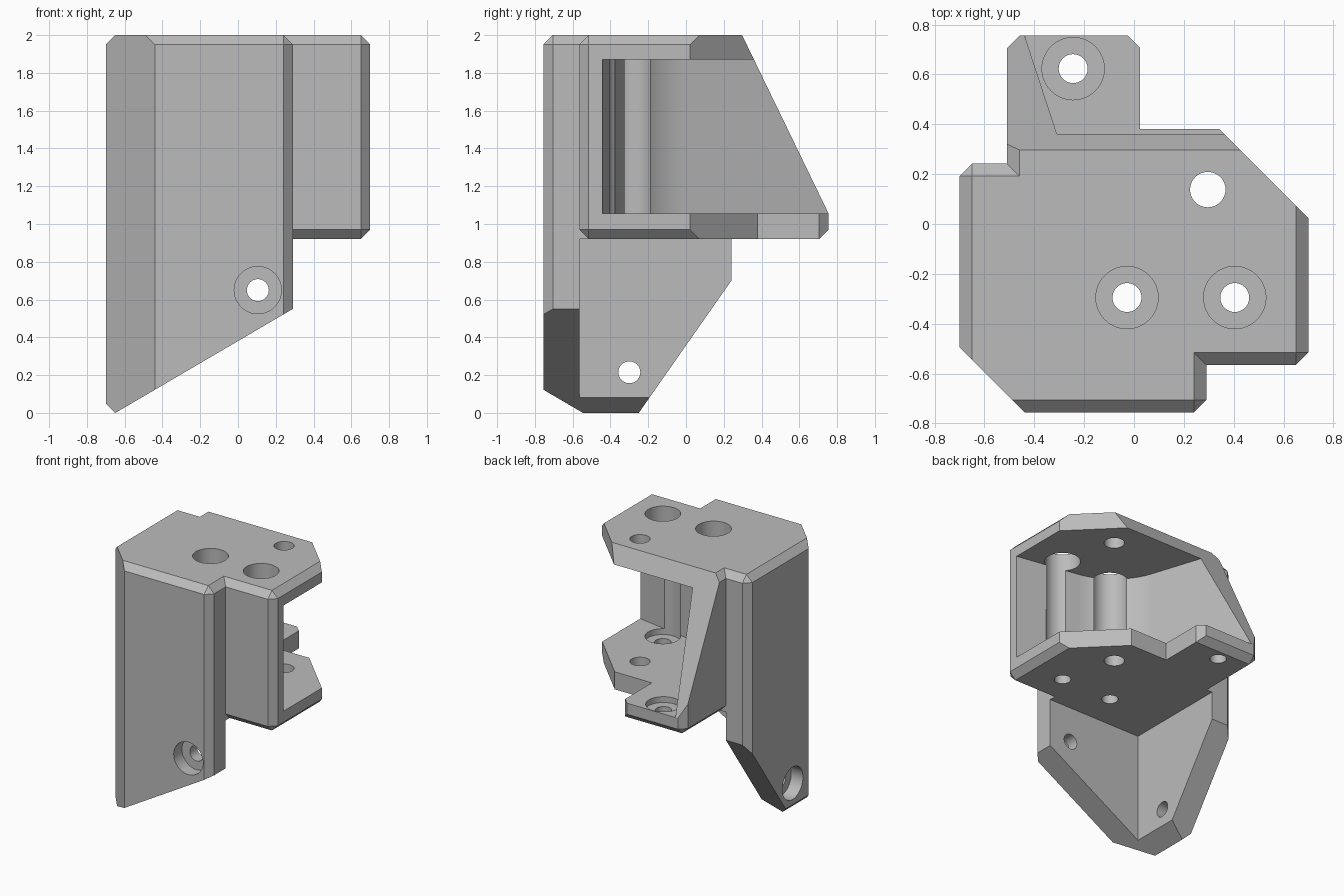
import bpy, bmesh, math
from mathutils import Matrix, Vector

if "Cube" in bpy.data.objects:
    bpy.data.objects.remove(bpy.data.objects["Cube"])

CHAMFER = 0.05
FLOOR, CEILING = 1.055, 1.87        # inside of the open pocket
UNDERSIDE = 0.92                    # underside of the carriage box
BORE, HEAD = 0.058, 0.125           # screw shank and screw head radii

grey = bpy.data.materials.new("light_grey_plastic")
grey.use_nodes = True
colour = (0.5, 0.5, 0.5, 1)
grey.diffuse_color = colour
grey.node_tree.nodes["Principled BSDF"].inputs["Base Color"].default_value = colour


def finish(bm, name):
    bmesh.ops.recalc_face_normals(bm, faces=bm.faces)
    mesh = bpy.data.meshes.new(name)
    bm.to_mesh(mesh)
    bm.free()
    mesh.materials.append(grey)
    obj = bpy.data.objects.new(name, mesh)
    bpy.context.collection.objects.link(obj)
    return obj


def block(name, low, high, chamfer=0.0):
    low, high = Vector(low), Vector(high)
    bm = bmesh.new()
    bmesh.ops.create_cube(bm, size=1)
    for v in bm.verts:
        v.co = (low + high) / 2 + v.co * (high - low)
    if chamfer:
        bmesh.ops.bevel(bm, geom=bm.edges[:], offset=chamfer, segments=1,
                        affect='EDGES', profile=0.5)
    return finish(bm, name)


def prism(name, points, start, end, axis='z'):
    """Extrude a flat outline along the given axis."""
    place = {'x': lambda a, b, t: (t, a, b),
             'y': lambda a, b, t: (a, t, b),
             'z': lambda a, b, t: (a, b, t)}[axis]
    bm = bmesh.new()
    face = bm.faces.new([bm.verts.new(place(a, b, start)) for a, b in points])
    new = bmesh.ops.extrude_face_region(bm, geom=[face])["geom"]
    shift = Vector(place(0, 0, end - start))
    bmesh.ops.translate(bm, vec=shift, verts=[g for g in new if isinstance(g, bmesh.types.BMVert)])
    return finish(bm, name)


def rod(centre, radius, start, end, axis='z'):
    ring = [(centre[0] + radius * math.cos(i * math.tau / 48),
             centre[1] + radius * math.sin(i * math.tau / 48)) for i in range(48)]
    return prism("hole_cutter", ring, start, end, axis)


def combine(target, tool, operation='DIFFERENCE'):
    """Apply a boolean and discard the tool."""
    mod = target.modifiers.new("combine", 'BOOLEAN')
    mod.object, mod.operation, mod.solver = tool, operation, 'EXACT'
    bpy.context.view_layer.objects.active = target
    bpy.ops.object.modifier_apply(modifier=mod.name)
    bpy.data.objects.remove(tool)


# Mounting bracket: a block hollowed below into two plates
bracket = block("mounting_bracket", (-0.70, -0.755, 0), (0.29, 0.242, 2), CHAMFER)
combine(bracket, block("corner_cutter", (-0.51, -0.565, -1), (1, 1, UNDERSIDE)))
combine(bracket, prism("front_slope_cutter", [(-0.82, -0.1), (1.058, 1.0), (1.058, -0.1)], -1, 1, 'y'))
combine(bracket, prism("side_slope_cutter", [(-0.32, -0.1), (0.45, 1.0), (0.45, -0.1)], -1, -0.4, 'x'))

# Carriage box
box = block("carriage_box", (-0.51, -0.565, UNDERSIDE), (0.70, 0.755, 2), CHAMFER)
combine(bracket, box, 'UNION')
body = bracket
body.name = "bracket_body"

# Outline cuts: two diagonal corners, the rear notch and the rear slope
combine(body, prism("diagonal_cutter", [(-0.195, -1), (-1.195, 0), (-1.195, -1)], -1, 3))
combine(body, prism("diagonal_cutter", [(1.022, -0.3), (0.122, 0.6), (1.022, 0.6)], -1, 3))
combine(body, prism("notch_cutter",
                    [(0.025, 0.38), (1, 0.38), (1, 1), (-0.27, 1), (0.025, 0.705)], -1, 3))
slope = (0.755 - 0.297) / (2 - FLOOR)
combine(body, prism("rear_slope_cutter",
                    [(0.755, FLOOR), (0.297 - 0.2 * slope, 2.2), (1, 2.2), (1, FLOOR)], -1, 1, 'x'))

# Pocket: a round wall running tangentially into two straight walls
hub, radius = Vector((0.296, 0.138)), 0.505
arc = []
for i in range(33):
    angle = math.radians(-99.7 - (161.8 - 99.7) * i / 32)
    arc.append(hub + radius * Vector((math.cos(angle), math.sin(angle))))


def tangent(point, length):
    spoke = (point - hub).normalized()
    return point + Vector((-spoke.y, spoke.x)) * length


outline = [tangent(arc[0], 0.8)] + arc + [tangent(arc[-1], -0.95), Vector((1, 0.9))]
combine(body, prism("pocket_cutter", outline, FLOOR, CEILING))

# Upright screw holes with head recesses reaching into the floor
for spot in [(-0.028, -0.295), (0.404, -0.295), (-0.244, 0.623)]:
    combine(body, rod(spot, HEAD, FLOOR - 0.045, 2.5))
    combine(body, rod(spot, BORE, 0.7, 1.5))
combine(body, rod(hub, 0.071, 0.7, 2.5))

# Bracket screw holes, front and side
combine(body, rod((0.105, 0.65), HEAD, -1, -0.655, 'y'))
combine(body, rod((0.105, 0.65), BORE, -1, -0.4, 'y'))
combine(body, rod((-0.30, 0.215), HEAD, -1, -0.60, 'x'))
combine(body, rod((-0.30, 0.215), BORE, -1, -0.4, 'x'))

# Smooth holes, crisp edges
bpy.ops.object.select_all(action='DESELECT')
body.select_set(True)
bpy.context.view_layer.objects.active = body
bpy.ops.object.shade_smooth_by_angle(angle=math.radians(20))
